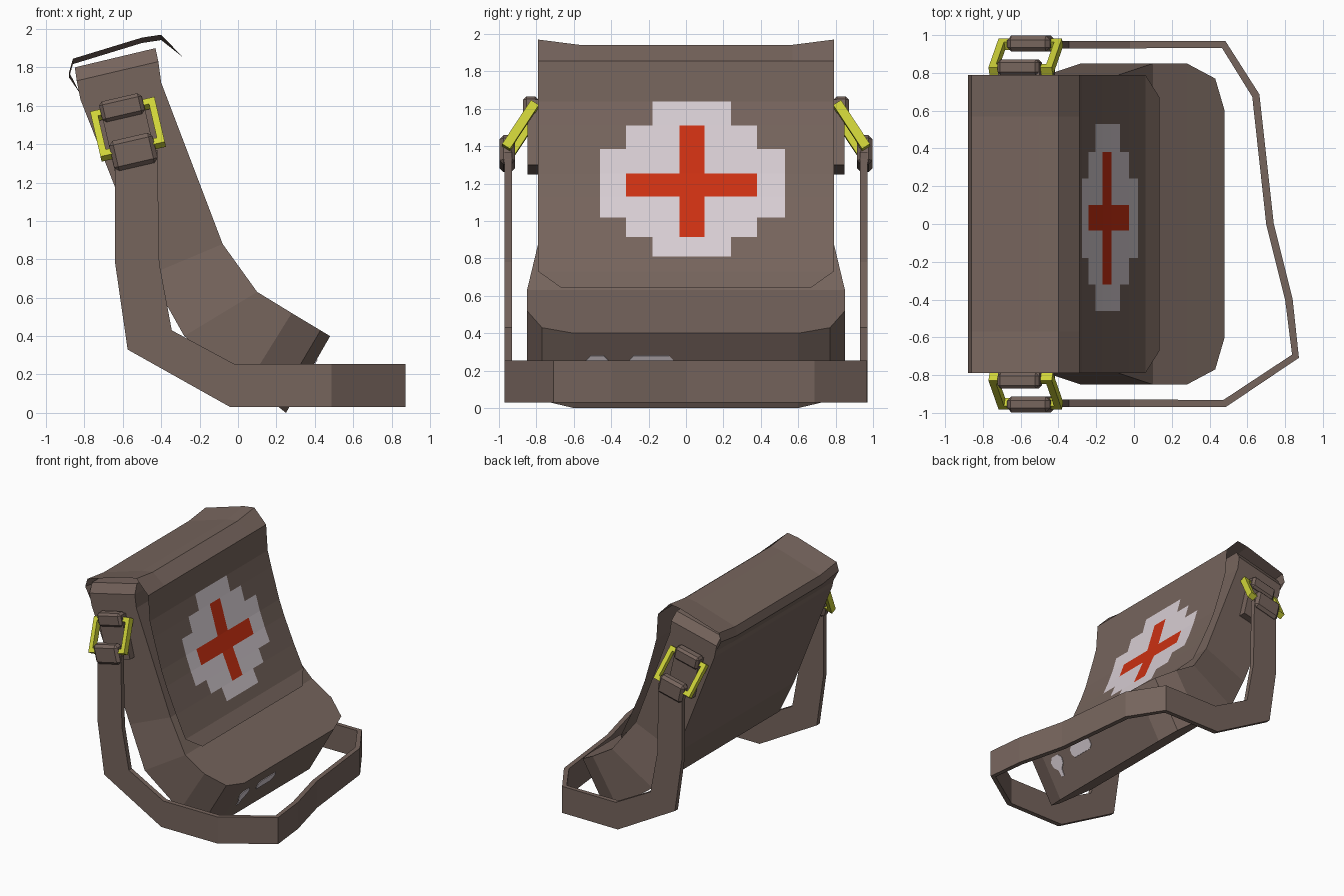
import bpy, bmesh, math
from mathutils import Vector

if "Cube" in bpy.data.objects:
    bpy.data.objects.remove(bpy.data.objects["Cube"])


def material(name, rgb):
    m = bpy.data.materials.new(name)
    m.diffuse_color = (*rgb, 1)
    m.use_nodes = True
    m.node_tree.nodes["Principled BSDF"].inputs["Base Color"].default_value = m.diffuse_color
    return m


BROWN = material("brown canvas", (0.18, 0.128, 0.108))
WHITE = material("off white", (0.68, 0.61, 0.65))
RED = material("red", (0.60, 0.03, 0.006))
YELLOW = material("yellow metal", (0.62, 0.65, 0.04))


def make(name, verts, faces, mats, recalc=True, bevel=0):
    me = bpy.data.meshes.new(name)
    me.from_pydata([tuple(v) for v in verts], [], faces)
    for m in mats:
        me.materials.append(m)
    bm = bmesh.new()
    bm.from_mesh(me)
    if recalc:
        bmesh.ops.recalc_face_normals(bm, faces=bm.faces)
    if bevel:
        bmesh.ops.bevel(bm, geom=bm.edges[:], offset=bevel, segments=1, affect='EDGES')
    bm.to_mesh(me)
    bm.free()
    ob = bpy.data.objects.new(name, me)
    bpy.context.collection.objects.link(ob)
    return ob


BOX = [(0, 1, 3, 2), (4, 6, 7, 5), (0, 4, 5, 1), (2, 3, 7, 6), (0, 2, 6, 4), (1, 5, 7, 3)]


def box_verts(c, u, v, n):
    return [c + u * a + v * b + n * d for a in (-1, 1) for b in (-1, 1) for d in (-1, 1)]


# Bag body: stations from top to base (front x, front z, back x, back z, half width)
stations = [(-.43, 1.90, -.85, 1.80, .74), (-.415, 1.83, -.84, 1.73, .79),
            (-.40, 1.72, -.82, 1.63, .79), (-.08, .88, -.46, .72, .79),
            (.10, .63, -.28, .40, .85), (.28, .52, .05, .15, .85),
            (.43, .43, .20, .04, .77), (.48, .40, .25, 0, .60)]
verts, faces = [], []
for fx, fz, bx, bz, w in stations:
    verts += [(fx, -w, fz), (fx, w, fz), (bx, w, bz), (bx, -w, bz)]
for i in range(len(stations) - 1):
    for k in range(4):
        a, b = i * 4 + k, i * 4 + (k + 1) % 4
        faces.append((a, b, b + 4, a + 4))
n = len(verts)
faces += [(0, 1, 2, 3), (n - 4, n - 3, n - 2, n - 1)]
make("bag_body", verts, faces, [BROWN])

# Lid and front flap: one sheet, with the emblem cut into its faces
knots = [(1.86, -.29), (1.64, -.275), (1.51, -.24), (1.2, -.15), (.92, -.03), (.73, .06), (.64, .14)]


def flap_x(z):
    for (z0, x0), (z1, x1) in zip(knots, knots[1:]):
        if z >= z1:
            return x0 + (x1 - x0) * (z0 - z) / (z0 - z1)
    return knots[-1][1]


lid = [(-.82, 1.66), (-.88, 1.775), (-.86, 1.845), (-.50, 1.955), (-.40, 1.97)]
rows = lid + [(flap_x(z), z) for z in
              (1.855, 1.64, 1.51, 1.385, 1.255, 1.13, 1.02, .915, .81, .73, .645)]
ys = [-.79, -.57, -.46, -.32, -.18, -.035, .10, .24, .38, .53, .57, .79]
verts = []
for i, (x, z) in enumerate(rows):
    for y in ys:
        if i == len(rows) - 1:
            y = max(-.67, min(.67, y))
        drop = .028 if 0 < i < len(lid) and abs(y) < .6 else 0
        verts.append((x, y, z - drop))
m = len(ys)
faces = [(i * m + j, (i + 1) * m + j, (i + 1) * m + j + 1, i * m + j + 1)
         for i in range(len(rows) - 1) for j in range(m - 1)]
flap = make("lid_flap", verts, faces, [BROWN, WHITE, RED], recalc=False)
for p in flap.data.polygons:
    y, z = p.center.y - .033, p.center.z
    ay = abs(y)
    if .81 < z < 1.64:
        limit = .50 if 1.02 < z < 1.385 else .35 if .915 < z < 1.51 else .21
        if ay < limit:
            p.material_index = 1
        if .915 < z < 1.51 and (ay < .07 or (1.13 < z < 1.255 and ay < .355)):
            p.material_index = 2


# Pale marks on the base: thin plates lying on the slanted face
def base_plate(name, outline):
    out = []
    for off in (-.002, .005):
        for y, z in outline:
            out.append((.25 + .575 * z + .867 * off, y, z - .498 * off))
    k = len(outline)
    fs = [tuple(range(k)), tuple(range(k, 2 * k))]
    fs += [(i, (i + 1) % k, (i + 1) % k + k, i + k) for i in range(k)]
    make(name, out, fs, [WHITE])


base_plate("base_mark_round", [(-.51, .28), (-.44, .28), (-.41, .25), (-.42, .21), (-.455, .18),
                               (-.46, .13), (-.49, .13), (-.495, .18), (-.53, .21), (-.54, .25)])
base_plate("base_mark_bar", [(-.28, .28), (-.09, .28), (-.07, .26), (-.07, .22), (-.10, .20), (-.28, .20), (-.30, .23), (-.30, .26)])

# Shoulder strap: ribbon of (lower/outer edge, upper/inner edge) pairs
side = [(-.64, 1.32, -.42, 1.37), (-.64, .78, -.41, .78), (-.575, .33, -.345, .43),
        (-.04, .03, -.02, .255)]
pairs = [((a, -.95, b), (c, -.95, d)) for a, b, c, d in side]
for x, y in [(.48, -.95), (.855, -.70), (.82, -.40), (.72, 0), (.645, .68), (.475, .95)]:
    pairs.append(((x, y, .03), (x, y, .255)))
pairs += [((a, .95, b), (c, .95, d)) for a, b, c, d in reversed(side)]
verts = [v for p in pairs for v in p]
faces = [(2 * i, 2 * i + 2, 2 * i + 3, 2 * i + 1) for i in range(len(pairs) - 1)]
strap = make("shoulder_strap", verts, faces, [BROWN])
sol = strap.modifiers.new("thickness", 'SOLIDIFY')
sol.thickness = .04
sol.offset = 0

# Buckles, tabs and strap loops on both sides
t = math.radians(13)
U = Vector((math.cos(t), 0, math.sin(t)))
D = Vector((math.sin(t), 0, -math.cos(t)))
for s, label in ((-1, "near"), (1, "far")):
    Y = Vector((0, s, 0))
    # tab sewn on the bag and its loop round the ring
    make("bag_tab_" + label, box_verts(Vector((-.57, s * .81, 1.45)), U * .113, D * .18, Y * .038),
         BOX, [BROWN])
    make("upper_loop_" + label, box_verts(Vector((-.605, s * .83, 1.59)), U * .113, D * .055, Y * .042),
         BOX, [BROWN], bevel=.018)
    # loop at the end of the strap
    make("strap_loop_" + label, box_verts(Vector((-.545, s * .955, 1.36)), U * .116, D * .08, Y * .042),
         BOX, [BROWN], bevel=.022)
    # rectangular ring, leaning outwards
    V = (D * .25 + Y * .16).normalized()
    N = U.cross(V)
    C = Vector((-.573, s * .885, 1.478))
    verts, faces = [], []
    for c, hu, hv in ((-V * .125, .172, .018), (V * .125, .172, .018),
                      (-U * .154, .018, .107), (U * .154, .018, .107)):
        k = len(verts)
        verts += box_verts(C + c, U * hu, V * hv, N * .025)
        faces += [tuple(i + k for i in f) for f in BOX]
    make("buckle_ring_" + label, verts, faces, [YELLOW])
